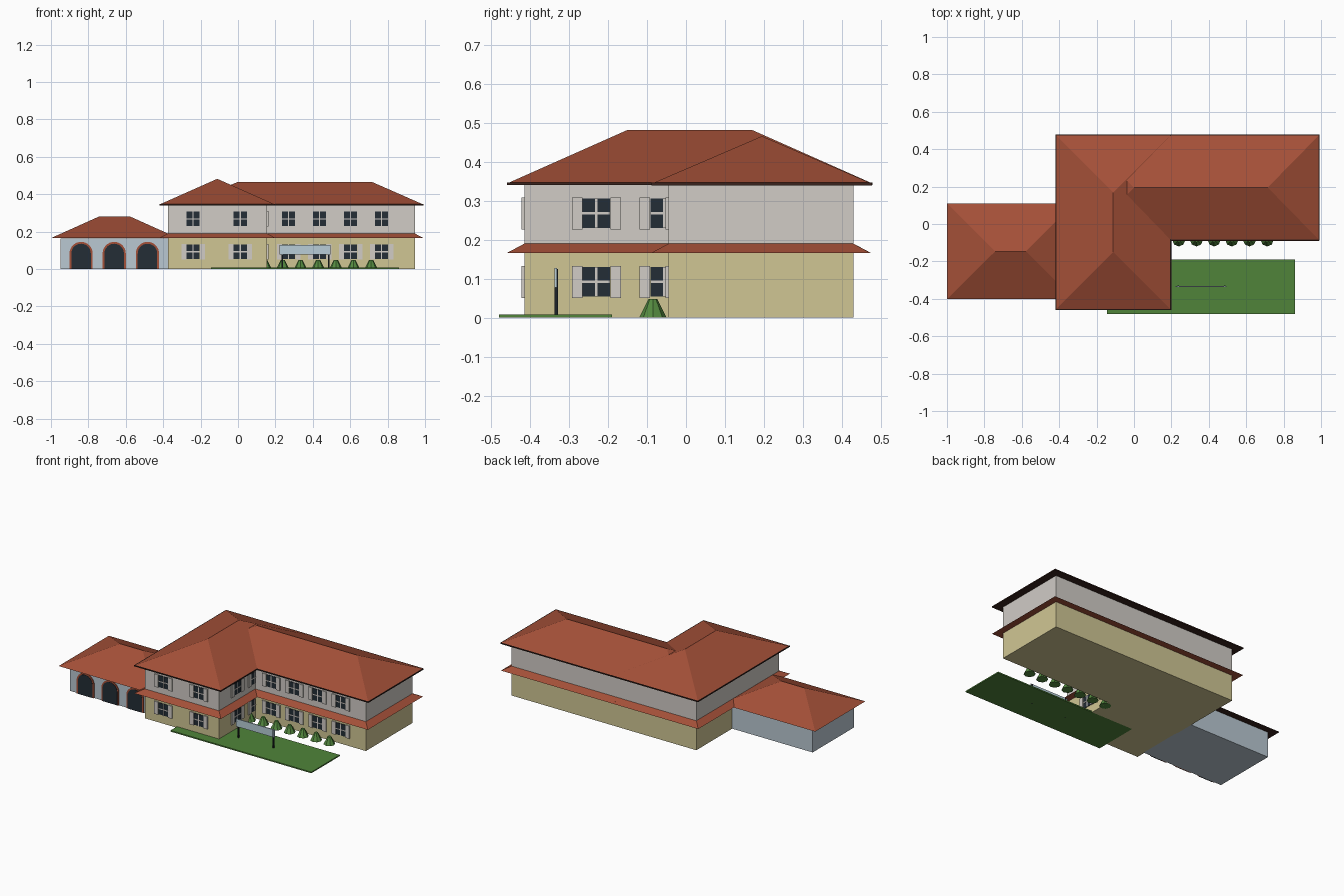
import bpy, bmesh, math
from mathutils import Matrix, Vector

if "Cube" in bpy.data.objects:
    bpy.data.objects.remove(bpy.data.objects["Cube"])


def mat(name, r, g, b):
    m = bpy.data.materials.new(name)
    lin = [(c / 255 / 12.92) if c < 11 else ((c / 255 + 0.055) / 1.055) ** 2.4 for c in (r, g, b)]
    m.diffuse_color = (*lin, 1)
    m.use_nodes = True
    m.node_tree.nodes["Principled BSDF"].inputs["Base Color"].default_value = m.diffuse_color
    return m


ROOF = mat("terracotta", 164, 80, 56)
DARK = mat("dark_eave", 56, 34, 28)
YELLOW = mat("yellow_wall", 208, 198, 148)
GREY = mat("pale_grey_wall", 209, 204, 198)
BLUE = mat("pale_blue_wall", 186, 200, 210)
GLASS = mat("dark_glass", 35, 45, 54)
GRASS = mat("grass_green", 80, 132, 58)
BUSH = mat("bush_green", 84, 138, 64)
SIGN = mat("sign_blue", 184, 206, 216)
BLACK = mat("post_black", 28, 34, 40)


def finish(bm, name, mats):
    bmesh.ops.recalc_face_normals(bm, faces=bm.faces)
    me = bpy.data.meshes.new(name)
    bm.to_mesh(me)
    bm.free()
    for m in mats:
        me.materials.append(m)
    ob = bpy.data.objects.new(name, me)
    bpy.context.collection.objects.link(ob)
    return ob


def add_box(bm, lo, hi, index=0):
    lo, hi = Vector(lo), Vector(hi)
    r = bmesh.ops.create_cube(bm, size=1, matrix=Matrix.Translation((lo + hi) / 2) @ Matrix.Diagonal((*(hi - lo), 1)))
    for f in {f for v in r["verts"] for f in v.link_faces}:
        f.material_index = index


def box(name, lo, hi, m):
    bm = bmesh.new()
    add_box(bm, lo, hi)
    return finish(bm, name, [m])


def hull(name, rect, top, z0, z1, mats):
    """Hip roof or sloped skirt: rectangle at z0 tapering to a rectangle or ridge at z1."""
    bm = bmesh.new()
    for (x0, x1, y0, y1), z in ((rect, z0), (top, z1)):
        for p in {(x0, y0), (x1, y0), (x1, y1), (x0, y1)}:
            bm.verts.new((*p, z))
    bmesh.ops.convex_hull(bm, input=bm.verts)
    bmesh.ops.dissolve_limit(bm, angle_limit=0.01, verts=bm.verts, edges=bm.edges)
    bm.normal_update()
    for f in bm.faces:
        if all(abs(v.co.z - z0) < 1e-5 for v in f.verts):
            f.material_index = len(mats) - 1
    return finish(bm, name, mats)


def hip_roof(name, rect, ridge, z0, z1, fascia=0.003):
    hull(name, rect, ridge, z0, z1, [ROOF, DARK])
    x0, x1, y0, y1 = rect
    if fascia:
        box(name + "_fascia", (x0 - fascia, y0 - fascia, z0 - 0.006), (x1 + fascia, y1 + fascia, z0 + 0.001), DARK)


# Two wings of the house: lower wall, sloped skirt, upper wall
for name, (x0, x1, y0, y1) in (("front_wing", (-0.375, 0.155, -0.415, 0.43)),
                               ("right_wing", (-0.37, 0.945, -0.045, 0.4295))):
    box(name + "_lower_wall", (x0, y0, 0), (x1, y1, 0.18), YELLOW)
    box(name + "_upper_wall", (x0, y0, 0.18), (x1, y1, 0.343), GREY)
    o = 0.045
    hull(name + "_skirt", (x0 - o, x1 + o, y0 - o, y1 + o), (x0, x1, y0, y1), 0.166, 0.19, [ROOF])

# Main roofs
hip_roof("front_wing_roof", (-0.417, 0.195, -0.456, 0.475), (-0.111, -0.111, -0.15, 0.169), 0.346, 0.482)
hip_roof("right_wing_roof", (-0.28, 0.989, -0.085, 0.4745), (0.0, 0.715, 0.195, 0.195), 0.3455, 0.466)

# Garage block
box("garage_wall", (-0.95, -0.355, 0), (-0.37, 0.065, 0.164), BLUE)
hip_roof("garage_roof", (-1.0, -0.32, -0.402, 0.11), (-0.742, -0.578, -0.146, -0.146), 0.165, 0.281, 0)


def arch(name, x, r, spring, depth, m):
    """Round-headed plate standing on the ground in front of the garage wall."""
    bm = bmesh.new()
    pts = [(x - r, 0)] + [(x - r * math.cos(math.pi * i / 16), spring + r * math.sin(math.pi * i / 16))
                          for i in range(17)] + [(x + r, 0)]
    f = bm.faces.new([bm.verts.new((px, -0.354, pz)) for px, pz in pts])
    g = bmesh.ops.extrude_face_region(bm, geom=[f])
    bmesh.ops.translate(bm, vec=(0, -depth, 0), verts=[v for v in g["geom"] if isinstance(v, bmesh.types.BMVert)])
    return finish(bm, name, [m])


for i, x in enumerate((-0.839, -0.662, -0.484)):
    arch(f"arch_frame_{i}", x, 0.062, 0.083, 0.006, ROOF)
    arch(f"arch_opening_{i}", x, 0.052, 0.083, 0.008, GLASS)


def window(name, x, y, z, turn=0):
    """Four-pane window with a shutter on each side, facing -y before turning."""
    bm = bmesh.new()
    h = 0.038
    add_box(bm, (-0.035, -0.003, -h), (0.035, 0.002, h), 1)
    add_box(bm, (-0.003, -0.005, -h), (0.003, 0.002, h))
    add_box(bm, (-0.035, -0.005, -0.003), (0.035, 0.002, 0.003))
    for s in (-1, 1):
        xs = sorted((s * 0.036, s * 0.063))
        add_box(bm, (xs[0], -0.007, -h - 0.003), (xs[1], 0.002, h + 0.003))
    bmesh.ops.transform(bm, matrix=Matrix.Translation((x, y, z)) @ Matrix.Rotation(turn, 4, "Z"), verts=bm.verts)
    finish(bm, name, [GREY, GLASS])


for floor, z in (("lower", 0.092), ("upper", 0.268)):
    for i, x in enumerate((-0.24, 0.012)):
        window(f"{floor}_front_window_{i}", x, -0.415, z)
    for i, x in enumerate((0.271, 0.436, 0.602, 0.768)):
        window(f"{floor}_wing_window_{i}", x, -0.045, z)
    for i, y in enumerate((-0.23, -0.056)):
        window(f"{floor}_side_window_{i}", 0.155, y, z, math.pi / 2)

# Lawn
box("lawn", (-0.145, -0.48, 0), (0.86, -0.19, 0.008), GRASS)

# Row of clipped bushes
for i in range(7):
    bm = bmesh.new()
    bmesh.ops.create_cone(bm, cap_ends=True, segments=8, radius1=0.035, radius2=0.011, depth=0.048,
                          matrix=Matrix.Translation((0.145 + 0.0945 * i, -0.085, 0.024)))
    finish(bm, f"bush_{i}", [BUSH])

# Sign board on two posts
box("sign_board", (0.222, -0.337, 0.078), (0.495, -0.331, 0.127), SIGN)
for i, x in enumerate((0.236, 0.486)):
    box(f"sign_post_{i}", (x - 0.004, -0.339 + 0.002, 0), (x + 0.004, -0.329, 0.125), BLACK)
